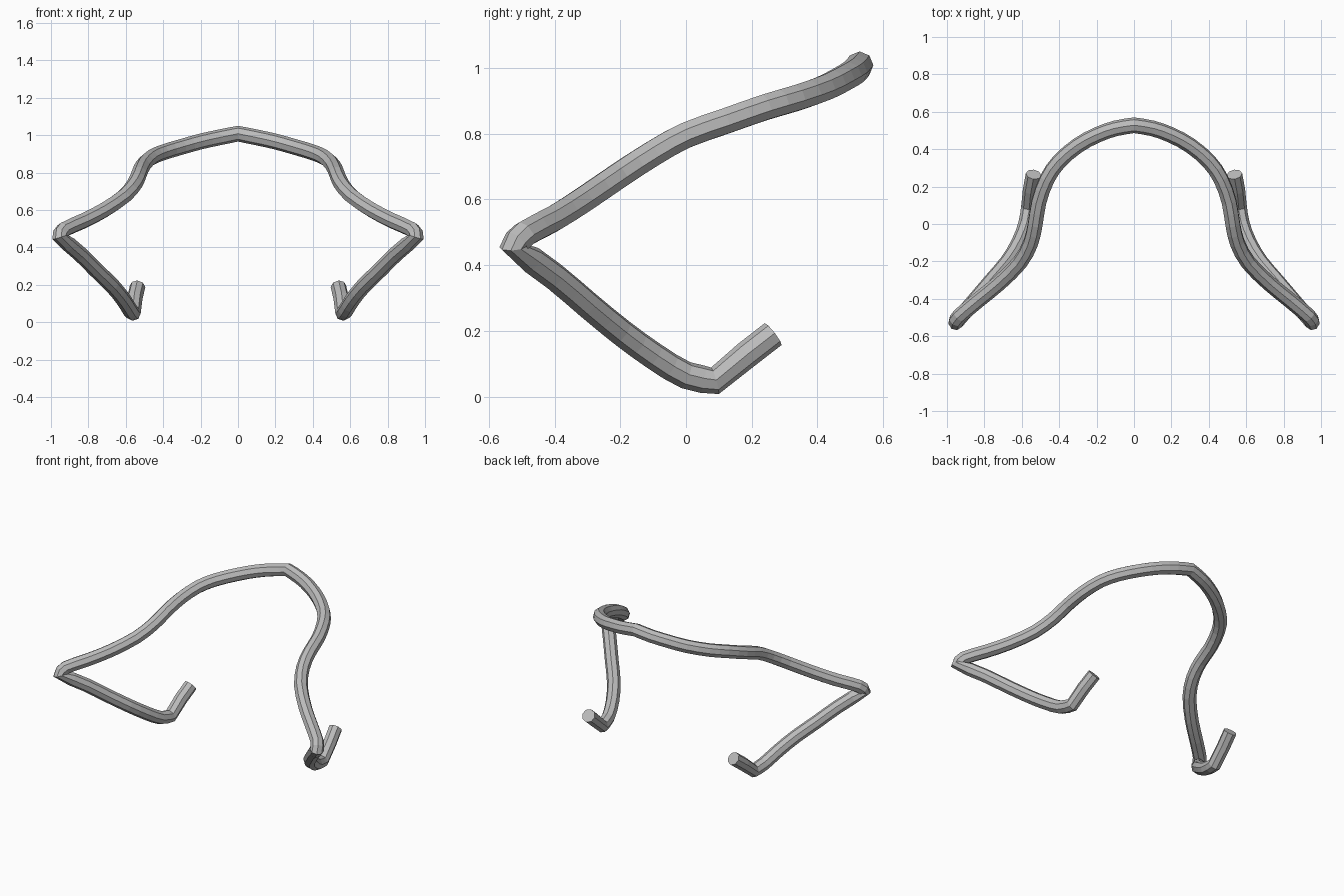
import bpy, bmesh, math
from mathutils import Vector

cube = bpy.data.objects.get("Cube")
if cube:
    bpy.data.objects.remove(cube)

SIDES, RADIUS = 8, 0.042

# Painted metal
metal = bpy.data.materials.new("grey_metal")
metal.use_nodes = True
grey = (0.5, 0.5, 0.5, 1)
metal.diffuse_color = grey
metal.node_tree.nodes["Principled BSDF"].inputs["Base Color"].default_value = grey

# Centre line of the left half: arch, then lower arm, then upturned foot
arch = [(0, .528, 1.008), (.1, .511, .988), (.2, .475, .966), (.3, .42, .938),
        (.4, .335, .908), (.465, .24, .88), (.508, .12, .838), (.528, 0, .795),
        (.552, -.1, .74), (.61, -.205, .672), (.72, -.315, .597),
        (.83, -.405, .54), (.932, -.492, .494), (.953, -.526, .456)]
arm = [(.953, -.526, .456), (.845, -.4, .365), (.76, -.3, .28), (.675, -.2, .198),
       (.615, -.1, .125), (.577, 0, .065), (.562, .088, .048)]
foot = [(.562, .088, .048), (.552, .185, .128), (.537, .265, .19)]


def smooth(points):
    """Add a rounded midpoint between neighbours, keeping the ends sharp."""
    p = [Vector(q) for q in points]
    out = [p[0]]
    for i in range(len(p) - 1):
        a, b = p[max(i - 1, 0)], p[min(i + 2, len(p) - 1)]
        mid = (p[i] + p[i + 1]) * 0.5
        out += [mid + (mid - (a + b) * 0.5) * 0.125, p[i + 1]]
    return out


path = smooth(arch) + smooth(arm)[1:] + [Vector(q) for q in foot[1:]]

# Sweep an octagon along the path with the least twist
bm = bmesh.new()
tangent, up = Vector((1, 0, 0)), Vector((0, 0, 1))
rings = []
for i, p in enumerate(path):
    if i == 0:
        new = tangent.copy()
    elif i == len(path) - 1:
        new = (p - path[i - 1]).normalized()
    else:
        new = ((p - path[i - 1]).normalized() + (path[i + 1] - p).normalized()).normalized()
    up = tangent.rotation_difference(new) @ up
    up = (up - new * up.dot(new)).normalized()
    tangent = new
    side = tangent.cross(up)
    angles = [math.tau * k / SIDES for k in range(SIDES)]
    rings.append([bm.verts.new(p + (up * math.cos(t) + side * math.sin(t)) * RADIUS)
                  for t in angles])
for a, b in zip(rings, rings[1:]):
    for k in range(SIDES):
        n = (k + 1) % SIDES
        bm.faces.new((a[k], a[n], b[n], b[k]))
bm.faces.new(rings[-1])
bmesh.ops.recalc_face_normals(bm, faces=bm.faces)

mesh = bpy.data.meshes.new("bent_tube_frame")
bm.to_mesh(mesh)
bm.free()
mesh.materials.append(metal)
frame = bpy.data.objects.new("bent_tube_frame", mesh)
bpy.context.collection.objects.link(frame)

# Right half
mirror = frame.modifiers.new("mirror", 'MIRROR')
mirror.use_clip = True
